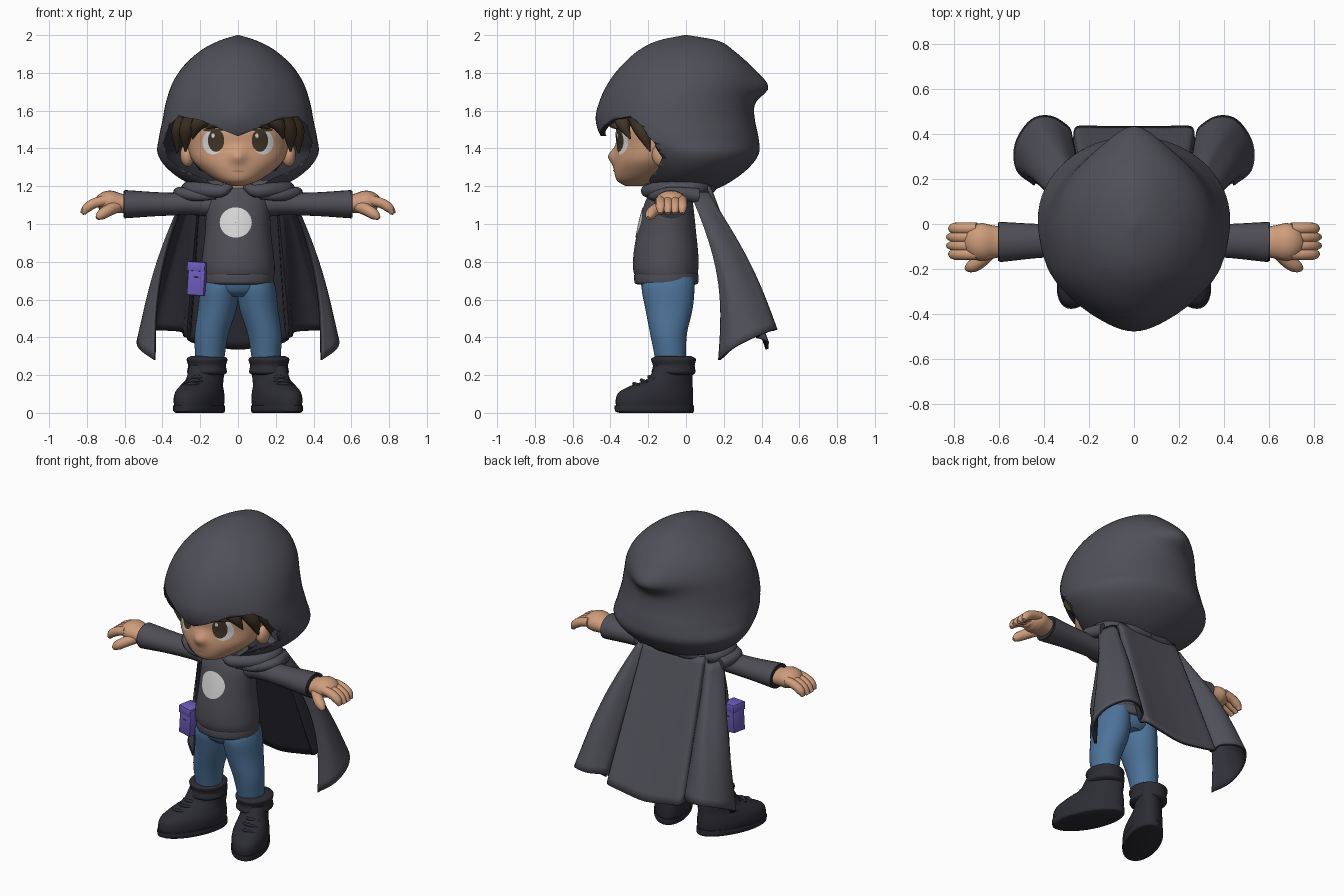
import bpy, bmesh, math
from mathutils import Vector

cube = bpy.data.objects.get("Cube")
if cube:
    bpy.data.objects.remove(cube, do_unlink=True)


def material(name, *rgb):
    mat = bpy.data.materials.new(name)
    mat.use_nodes = True
    mat.diffuse_color = (*rgb, 1)
    mat.node_tree.nodes["Principled BSDF"].inputs["Base Color"].default_value = (*rgb, 1)
    return mat


cloak = material("cloak grey", .08, .08, .1)
lining = material("dark lining", .03, .03, .041)
knit = material("sweater grey", .077, .075, .092)
denim = material("denim blue", .073, .168, .315)
leather = material("boot black", .025, .025, .034)
skin = material("skin", .62, .335, .2)
brown = material("hair brown", .052, .034, .02)
purple = material("pouch purple", .16, .11, .52)
white = material("soft white", .68, .68, .68)
lip = material("lip", .42, .2, .13)


def finish(name, bm, mats, closed=True, angle=50):
    if closed:
        bmesh.ops.recalc_face_normals(bm, faces=bm.faces)
    mesh = bpy.data.meshes.new(name)
    bm.to_mesh(mesh)
    bm.free()
    for mat in mats:
        mesh.materials.append(mat)
    obj = bpy.data.objects.new(name, mesh)
    bpy.context.collection.objects.link(obj)
    bpy.ops.object.select_all(action='DESELECT')
    obj.select_set(True)
    bpy.context.view_layer.objects.active = obj
    bpy.ops.object.shade_smooth_by_angle(angle=math.radians(angle))
    return obj


def dense(points, k=4):
    """Smooth curve through the points, k steps for each span."""
    p = [Vector(q) for q in points]
    p = [p[0] * 2 - p[1]] + p + [p[-1] * 2 - p[-2]]
    out = []
    for a, b, c, d in zip(p, p[1:], p[2:], p[3:]):
        for i in range(k):
            t = i / k
            out.append((b * 2 + (c - a) * t + (a * 2 - b * 5 + c * 4 - d) * t * t
                        + (b * 3 - a - c * 3 + d) * t ** 3) / 2)
    return out + [p[-2]]


def skin_rings(bm, rings, caps=True):
    rows = [[bm.verts.new(v) for v in ring] for ring in rings]
    for r, q in zip(rows, rows[1:]):
        for i in range(len(r)):
            j = (i + 1) % len(r)
            bm.faces.new((r[i], r[j], q[j], q[i]))
    if caps:
        bm.faces.new(rows[0])
        bm.faces.new(rows[-1])


def loft(name, stations, mats, side=1, n=40, k=4, splay=0):
    """Stack of ellipses: height, centre x, half width, front y, back y."""
    rings = []
    for z, cx, w, front, back in dense(stations, k):
        ring = []
        for i in range(n):
            a = math.tau * i / n
            y = (front + back) / 2 - (back - front) / 2 * math.cos(a)
            x = cx + w * math.sin(a) - splay * (y + .05)
            ring.append((side * x, y, z))
        rings.append(ring)
    bm = bmesh.new()
    skin_rings(bm, rings)
    return finish(name, bm, mats)


def tube(name, points, mat, side=1, wide=1, n=14, k=4):
    """Round or oval tube along points of x, y, z, radius."""
    pts = dense(points, k)
    span = (pts[-1] - pts[0]).to_3d().normalized()
    ref = Vector((0, 1, 0)) if abs(span.z) > .75 else Vector((0, 0, 1))
    rings = []
    for i, p in enumerate(pts):
        t = (pts[min(i + 1, len(pts) - 1)] - pts[max(i - 1, 0)]).to_3d().normalized()
        across = t.cross(ref).normalized()
        up = across.cross(t)
        ring = []
        for j in range(n):
            a = math.tau * j / n
            v = p.to_3d() + (across * math.cos(a) * wide + up * math.sin(a)) * max(p.w, .002)
            ring.append((v.x * side, v.y, v.z))
        rings.append(ring)
    bm = bmesh.new()
    skin_rings(bm, rings)
    return finish(name, bm, [mat])


def ball(name, mat, centre, size):
    bm = bmesh.new()
    bmesh.ops.create_uvsphere(bm, u_segments=20, v_segments=12, radius=1)
    for v in bm.verts:
        v.co = Vector(centre) + v.co * Vector(size)
    return finish(name, bm, [mat])


def decal(name, mat, stations, x, z, rx, rz, lift):
    """Oval plate that follows the front of a loft."""
    path = dense(stations)

    def front(px, pz):
        for a, b in zip(path, path[1:]):
            if a[0] <= pz <= b[0]:
                _, _, w, f, r = a.lerp(b, (pz - a[0]) / (b[0] - a[0]))
                return (f + r) / 2 - (r - f) / 2 * math.sqrt(max(0, 1 - (px / w) ** 2)) - lift
    bm = bmesh.new()
    rings = []
    for f in (1, .8, .6, .4, .2, .02):
        ring = []
        for i in range(28):
            px = x + rx * f * math.cos(math.tau * i / 28)
            pz = z + rz * f * math.sin(math.tau * i / 28)
            ring.append((px, front(px, pz), pz))
        rings.append(ring)
    skin_rings(bm, rings, caps=False)
    bmesh.ops.reverse_faces(bm, faces=[f for f in bm.faces if f.normal.y > 0])
    return finish(name, bm, [mat], closed=False)


def apply_modifiers(obj):
    graph = bpy.context.evaluated_depsgraph_get()
    mesh = bpy.data.meshes.new_from_object(obj.evaluated_get(graph))
    obj.modifiers.clear()
    obj.data = mesh


def thicken(obj, amount):
    mod = obj.modifiers.new("thickness", 'SOLIDIFY')
    mod.thickness, mod.offset = amount, -1
    mod.material_offset = mod.material_offset_rim = 1


# Hood: egg-shaped shell with a pointed brow and drooping peak, opened at the face
hood = loft("hood", [
    (1.17, 0, .12, -.2, .13), (1.22, 0, .27, -.23, .23), (1.29, 0, .37, -.27, .325),
    (1.37, 0, .425, -.33, .385), (1.45, 0, .42, -.44, .385), (1.55, 0, .4, -.478, .365),
    (1.65, 0, .38, -.458, .355), (1.75, 0, .345, -.41, .36), (1.84, 0, .285, -.34, .33),
    (1.92, 0, .195, -.25, .25), (1.97, 0, .1, -.15, .17), (2, 0, .006, -.01, .01)],
    [cloak, lining], n=64, k=5)
for v in hood.data.vertices:
    if v.co.y > .1:
        drop = v.co.z - 1.72
        v.co.y += .075 * math.exp(-(v.co.x / .13) ** 2 - (drop / (.09 if drop > 0 else .06)) ** 2)
    v.co.x *= 1 - .17 * (max(0, -.2 - v.co.y) / .2) ** 2
thicken(hood, .025)
half = [(.1, 1.505), (.2, 1.55), (.315, 1.57), (.365, 1.52), (.393, 1.43), (.37, 1.35),
        (.3, 1.29), (.17, 1.235), (.07, 1.16)]
outline = [(0, 1.465)] + half + [(-x, z) for x, z in reversed(half)]
bm = bmesh.new()
skin_rings(bm, [[(x, y, z) for x, z in outline] for y in (-1, .02)])
for f in bm.faces:
    f.material_index = 1
cutter = finish("hood_cutter", bm, [cloak, lining])
cutter.hide_render = True
cut = hood.modifiers.new("face opening", 'BOOLEAN')
cut.operation, cut.solver, cut.object = 'DIFFERENCE', 'EXACT', cutter
apply_modifiers(hood)
bpy.data.objects.remove(cutter, do_unlink=True)

# Cape: hanging sheet swept from the neckline to a wavy hem, its front edges flared
neck = [(0, .13), (.1, .13), (.2, .13), (.215, .105), (.23, .12), (.25, .12), (.265, .1),
        (.275, .07), (.282, .04), (.285, .02)]
hem = [(0, .437, .34), (.15, .437, .36), (.255, .435, .38), (.272, .385, .4), (.288, .432, .43),
       (.37, .482, .44), (.46, .465, .44), (.53, .36, .4), (.525, .24, .34), (.445, .17, .28)]
columns = [(nx, ny, 1.2 - .03 * (nx > .22), hx, hy, hz) for (nx, ny), (hx, hy, hz) in zip(neck, hem)]
columns = [(-a, b, c, -d, e, f) for a, b, c, d, e, f in reversed(columns[1:])] + columns
bm = bmesh.new()
grid = []
for a, b, c, d, e, f in dense(columns, 5):
    col = []
    for i in range(19):
        t = i / 18
        wave = math.sin(math.pi * t)
        bow = .07 * wave * max(0, abs(a) - .23) * 18
        flare = math.copysign(.05 * wave * max(0, abs(a) - .27) / .015, a)
        col.append(bm.verts.new((a + (d - a) * t + flare, b + (e - b) * t + bow, c + (f - c) * t)))
    grid.append(col)
for p, q in zip(grid, grid[1:]):
    for i in range(18):
        bm.faces.new((p[i], q[i], q[i + 1], p[i + 1]))
cape = finish("cape", bm, [cloak, lining], closed=False)
thicken(cape, .016)
apply_modifiers(cape)

# Head with a snub nose drawn out of the face
face = [(1.2, 0, .03, -.32, -.22), (1.23, 0, .11, -.365, -.12), (1.28, 0, .185, -.38, -.02),
        (1.34, 0, .243, -.38, .04), (1.42, 0, .27, -.37, .1), (1.5, 0, .275, -.37, .12),
        (1.6, 0, .25, -.33, .1), (1.7, 0, .16, -.22, .03)]
head = loft("head", face, [skin], n=72, k=6)
for v in head.data.vertices:
    if v.co.y < -.2:
        v.co.y -= .035 * math.exp(-(v.co.x / .04) ** 2 - ((v.co.z - 1.36) / .04) ** 2)
tube("neck", [(0, -.09, 1.1, .08), (0, -.1, 1.2, .08), (0, -.12, 1.28, .08)], skin)
decal("mouth", lip, face, 0, 1.28, .035, .005, .005)

# Hair under the hood
loft("hair_cap", [(1.52, 0, .285, -.375, .13), (1.56, 0, .29, -.37, .14), (1.64, 0, .25, -.31, .11),
                  (1.72, 0, .14, -.2, .02)], [brown])
loft("hair_back", [(1.28, 0, .2, -.04, .12), (1.38, 0, .265, -.06, .16), (1.55, 0, .29, -.12, .15)], [brown])

for side, word in ((1, "left"), (-1, "right")):
    # Eyes and ears
    decal(word + "_eye_white", white, face, side * .133, 1.433, .055, .065, .003)
    decal(word + "_iris", brown, face, side * .116, 1.442, .043, .06, .005)
    decal(word + "_eye_glint", white, face, side * .116 - .016, 1.468, .009, .012, .007)
    decal(word + "_lash", brown, face, side * .13, 1.498, .056, .009, .006)
    ball(word + "_ear", skin, (side * .268, -.13, 1.365), (.038, .05, .062))

    # Hair locks framing the face
    locks = [[(.05, -.36, 1.58, .045), (.11, -.385, 1.54, .033), (.17, -.365, 1.505, .004)],
             [(.15, -.34, 1.58, .05), (.215, -.33, 1.525, .036), (.24, -.295, 1.45, .004)],
             [(.22, -.26, 1.58, .055), (.27, -.23, 1.49, .042), (.278, -.19, 1.385, .004)],
             [(.27, -.2, 1.56, .05), (.315, -.17, 1.49, .038), (.322, -.12, 1.375, .004)]]
    for i, path in enumerate(locks):
        tube(f"{word}_hair_lock_{i + 1}", path, brown, side, n=10)

    # Sleeve, cuff and hand
    tube(word + "_sleeve", [(.08, -.08, 1.09, .075), (.2, -.075, 1.105, .06), (.4, -.075, 1.105, .062),
                            (.6, -.08, 1.105, .075)], knit, side, wide=1.2, n=24)
    tube(word + "_cuff", [(.59, -.08, 1.105, .07), (.606, -.08, 1.105, .07)], lining, side, wide=1.2, n=24)
    tube(word + "_palm", [(.58, -.08, 1.105, .047), (.63, -.08, 1.11, .053), (.68, -.08, 1.117, .06),
                          (.72, -.08, 1.11, .05), (.745, -.08, 1.1, .03)], skin, side, wide=1.4, n=20)
    for i in range(4):
        y = -.02 - .038 * i
        reach = .817 + (.01 if i in (1, 2) else 0)
        tube(f"{word}_finger_{i + 1}", [(.7, y, 1.125, .027), (.76, y, 1.11, .027), (.8, y, 1.085, .025),
                                        (reach, y, 1.055, .012)], skin, side)
    tube(word + "_thumb", [(.64, -.12, 1.095, .034), (.69, -.17, 1.07, .031), (.725, -.19, 1.048, .027),
                           (.745, -.2, 1.03, .012)], skin, side)

    # Trouser leg
    loft(word + "_leg", [(.26, .15, .075, -.16, 0), (.32, .148, .08, -.17, 0), (.42, .14, .09, -.19, .005),
                         (.55, .11, .102, -.215, .035), (.66, .098, .102, -.235, .045), (.72, .09, .09, -.22, .04)],
         [denim], side)

    # Boot with sole, fur cuff and laces
    loft(word + "_sole", [(0, .165, .105, -.35, .035), (.008, .165, .116, -.375, .042),
                          (.04, .165, .116, -.378, .042)], [leather], side, splay=.35, k=2)
    loft(word + "_boot", [(.03, .165, .11, -.37, .035), (.07, .165, .115, -.372, .038), (.11, .165, .11, -.355, .038),
                          (.145, .165, .098, -.29, .035), (.18, .163, .09, -.205, .035), (.25, .16, .088, -.16, .035)],
         [leather], side, splay=.35)
    loft(word + "_boot_cuff", [(.2, .162, .085, -.16, .035), (.215, .164, .105, -.182, .05), (.25, .164, .1, -.175, .046),
                               (.285, .164, .108, -.185, .052), (.3, .164, .088, -.16, .03)], [leather], side)
    for i in range(3):
        y, z = -.275 + .04 * i, .155 + .018 * i
        x = .165 - .35 * (y + .05)
        tube(f"{word}_lace_{i + 1}", [(x - .05, y + .03, z - .012, .008), (x, y, z, .01),
                                      (x + .05, y + .03, z - .012, .008)], leather, side, n=8)

    # Gathered cloth around the neck and over the shoulder
    tube(word + "_collar_roll", [(.035, -.2, 1.205, .016), (.09, -.205, 1.175, .034), (.18, -.165, 1.18, .04),
                                 (.25, -.08, 1.18, .045), (.24, .04, 1.185, .045), (.12, .11, 1.195, .04),
                                 (0, .13, 1.2, .035)], cloak, side)
    tube(word + "_shoulder_fold", [(.12, -.19, 1.15, .02), (.22, -.155, 1.15, .03), (.31, -.07, 1.165, .032),
                                   (.28, .06, 1.15, .04)], cloak, side)

# Sweater with a hem band and a plain chest patch
sweater = [(.7, 0, .185, -.26, .055), (.76, 0, .195, -.28, .065), (.84, 0, .188, -.278, .065), (.94, 0, .176, -.262, .055),
           (1.04, 0, .17, -.24, .045), (1.12, 0, .165, -.215, .035), (1.19, 0, .11, -.18, .02)]
loft("sweater", sweater, [knit], n=56)
loft("sweater_band", [(.68, 0, .18, -.258, .055), (.69, 0, .19, -.272, .065), (.73, 0, .191, -.274, .066),
                      (.745, 0, .182, -.262, .056)], [knit], n=56)
decal("chest_patch", white, sweater, -.012, 1.008, .085, .08, .004)
loft("trouser_seat", [(.615, 0, .1, -.19, .02), (.645, 0, .16, -.225, .04), (.7, 0, .18, -.245, .05)], [denim])

# Hip pouch with a flap and a strap
for name, mat, size, centre in (("pouch", purple, (.092, .09, .17), (-.213, -.178, .707)),
                                ("pouch_flap", purple, (.098, .096, .05), (-.213, -.178, .775)),
                                ("pouch_strap", lining, (.03, .094, .012), (-.213, -.178, .72))):
    bm = bmesh.new()
    bmesh.ops.create_cube(bm, size=1)
    bmesh.ops.scale(bm, vec=size, verts=bm.verts)
    bmesh.ops.bevel(bm, geom=bm.edges[:], offset=.005, segments=2, affect='EDGES', profile=.5)
    pouch = finish(name, bm, [mat], angle=30)
    pouch.location = centre
    pouch.rotation_euler = (0, math.radians(4), math.radians(-12))
